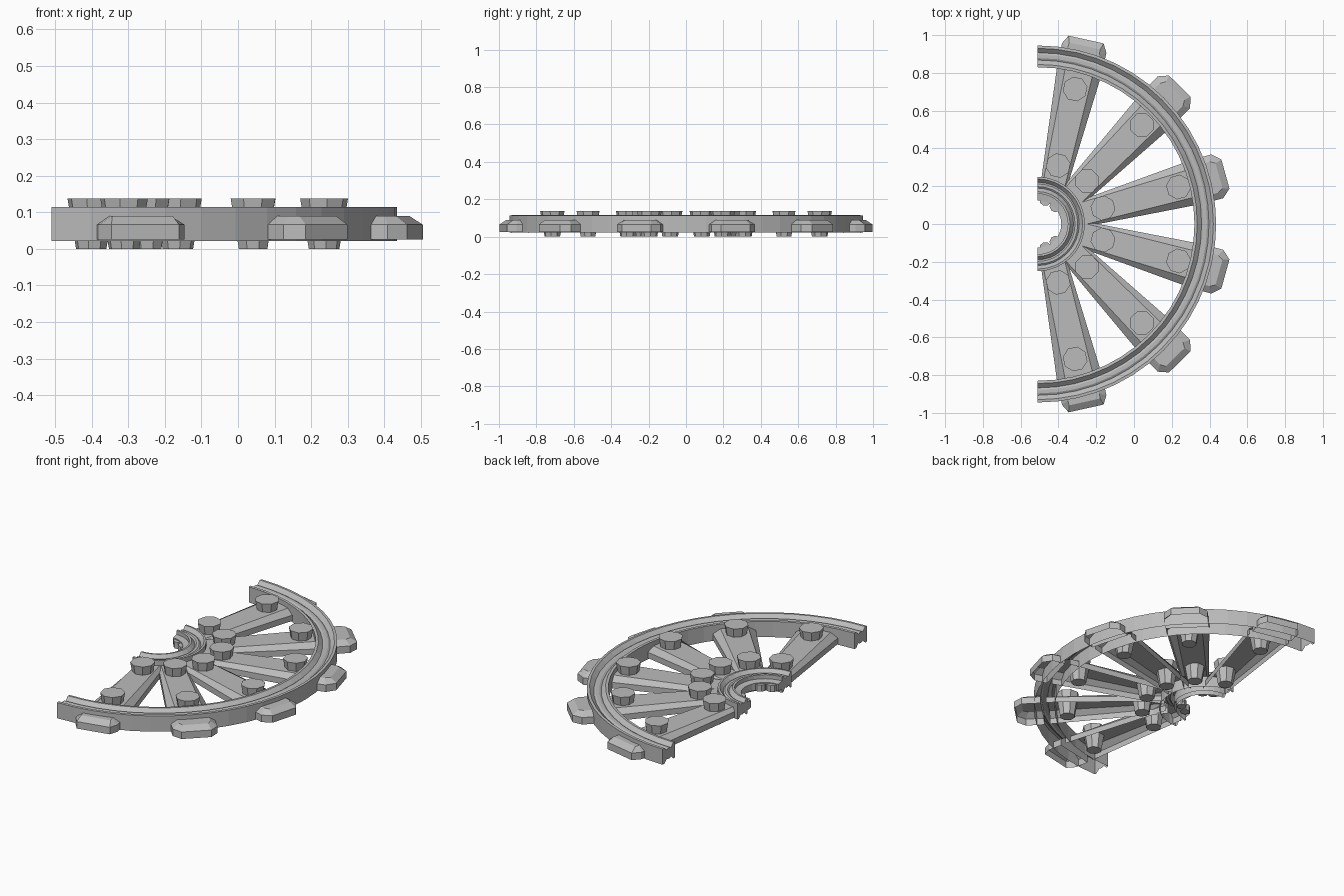
import bpy
import bmesh
import math
from mathutils import Matrix

cube = bpy.data.objects.get("Cube")
if cube:
    bpy.data.objects.remove(cube, do_unlink=True)

stone = bpy.data.materials.new("grey_stone")
stone.use_nodes = True
GREY = (0.5, 0.5, 0.5, 1)
stone.diffuse_color = GREY
stone.node_tree.nodes["Principled BSDF"].inputs["Base Color"].default_value = GREY

RING_X = -0.51    # centre of the curved mouldings
SPOKE_X = -0.47   # point the spokes fan out from
MID = 0.068


def loft(name, loops, x, angle=0, open_sides=(), open_start=False, open_end=False):
    """Skin a row of matching loops; sides and ends may be left open."""
    bm = bmesh.new()
    rows = [[bm.verts.new(p) for p in loop] for loop in loops]
    n = len(rows[0])
    unwanted = []
    for a, b in zip(rows, rows[1:]):
        for i in range(n):
            j = (i + 1) % n
            face = bm.faces.new((a[i], a[j], b[j], b[i]))
            if i in open_sides:
                unwanted.append(face)
    start, end = bm.faces.new(rows[0]), bm.faces.new(rows[-1])
    unwanted += [start] * open_start + [end] * open_end
    bm.transform(Matrix.Translation((x, 0, 0)) @ Matrix.Rotation(angle, 4, 'Z'))
    bmesh.ops.recalc_face_normals(bm, faces=bm.faces)
    bmesh.ops.delete(bm, geom=unwanted, context='FACES')
    mesh = bpy.data.meshes.new(name)
    bm.to_mesh(mesh)
    bm.free()
    mesh.materials.append(stone)
    bpy.context.collection.objects.link(bpy.data.objects.new(name, mesh))


def half_ring(name, profile, steps, open_sides):
    """Sweep a (radius, z) profile through the half circle."""
    loops = []
    for s in range(steps + 1):
        a = math.pi * (s / steps - 0.5)
        loops.append([(r * math.cos(a), r * math.sin(a), z) for r, z in profile])
    loft(name, loops, RING_X, open_sides=open_sides)


def grooved(inner, outer):
    """Moulded section: two lips and a stepped groove, notched at the foot."""
    w = outer - inner
    steps = [(0, .046), (.13, .047), (.33, .026), (.42, .032),
             (.58, .032), (.67, .026), (.87, .047), (1, .046)]
    top = [(inner + u * w, MID + h) for u, h in steps]
    low = [(inner + u * w, MID - h) for u, h in reversed(steps)]
    return top + low


# Rim and hub mouldings, hollow underneath
half_ring("outer_rim", grooved(0.83, 0.945), 28, range(8, 15))
half_ring("hub_ring", grooved(0.16, 0.25), 16, range(8, 15))

# Ledge inside the hub
half_ring("hub_ledge", [(.125, .045), (.17, .04), (.17, .092), (.125, .085)], 16, [0])


# Hollow spoke with bevelled upper edges
def spoke(name, angle):
    def section(r, top, wide):
        return [(r, -top, .086), (r, top, .086), (r, wide, .062),
                (r, wide, .028), (r, -wide, .028), (r, -wide, .062)]
    loft(name, [section(.18, .058, .068), section(.84, .075, .12)], SPOKE_X, angle,
         open_sides=[3], open_start=True, open_end=True)


# Tapered eight-sided rivet passing through a spoke
def rivet(name, angle, radius):
    loops = []
    for z, size in ((0, .042), (.138, .066)):
        loops.append([(radius + size * math.cos(math.tau * (k + .5) / 8),
                       size * math.sin(math.tau * (k + .5) / 8), z) for k in range(8)])
    loft(name, loops, SPOKE_X, angle)


# Bevelled block outside the rim, hollow underneath
def tooth(name, angle, reach, face):
    def outline(z, cut):
        back, side, shoulder = .87, .12 - cut, reach - .045 - cut * .5
        tip = face - cut * .3
        return [(back, -side, z), (shoulder, -side, z), (reach - cut, -tip, z),
                (reach - cut, tip, z), (shoulder, side, z), (back, side, z)]
    loft(name, [outline(.025, 0), outline(.066, 0), outline(.09, .035)],
         SPOKE_X, angle, open_start=True)


# Small round lobe on the hub ledge
def lobe(name, angle):
    loops = []
    for z in (.042, .08):
        loops.append([(.128 + .026 * math.cos(math.tau * k / 8),
                       .03 * math.sin(math.tau * k / 8), z) for k in range(8)])
    loft(name, loops, RING_X, angle)


# Fan of spokes, each with two rivets and a tooth, repeated on both sides
FAN = ((15.5, .99, .08), (45.7, 1.02, .08), (77.5, 1.0, .095))
for label, side in (("left", 1), ("right", -1)):
    for number, (degrees, reach, face) in enumerate(FAN, 1):
        angle = math.radians(degrees * side)
        tag = f"{label}_{number}"
        spoke(f"spoke_{tag}", angle)
        rivet(f"outer_rivet_{tag}", angle, .732)
        rivet(f"inner_rivet_{tag}", angle, .317)
        tooth(f"rim_tooth_{tag}", angle, reach, face)
    for number, degrees in enumerate((45, 72), 1):
        lobe(f"hub_lobe_{label}_{number}", math.radians(degrees * side))
